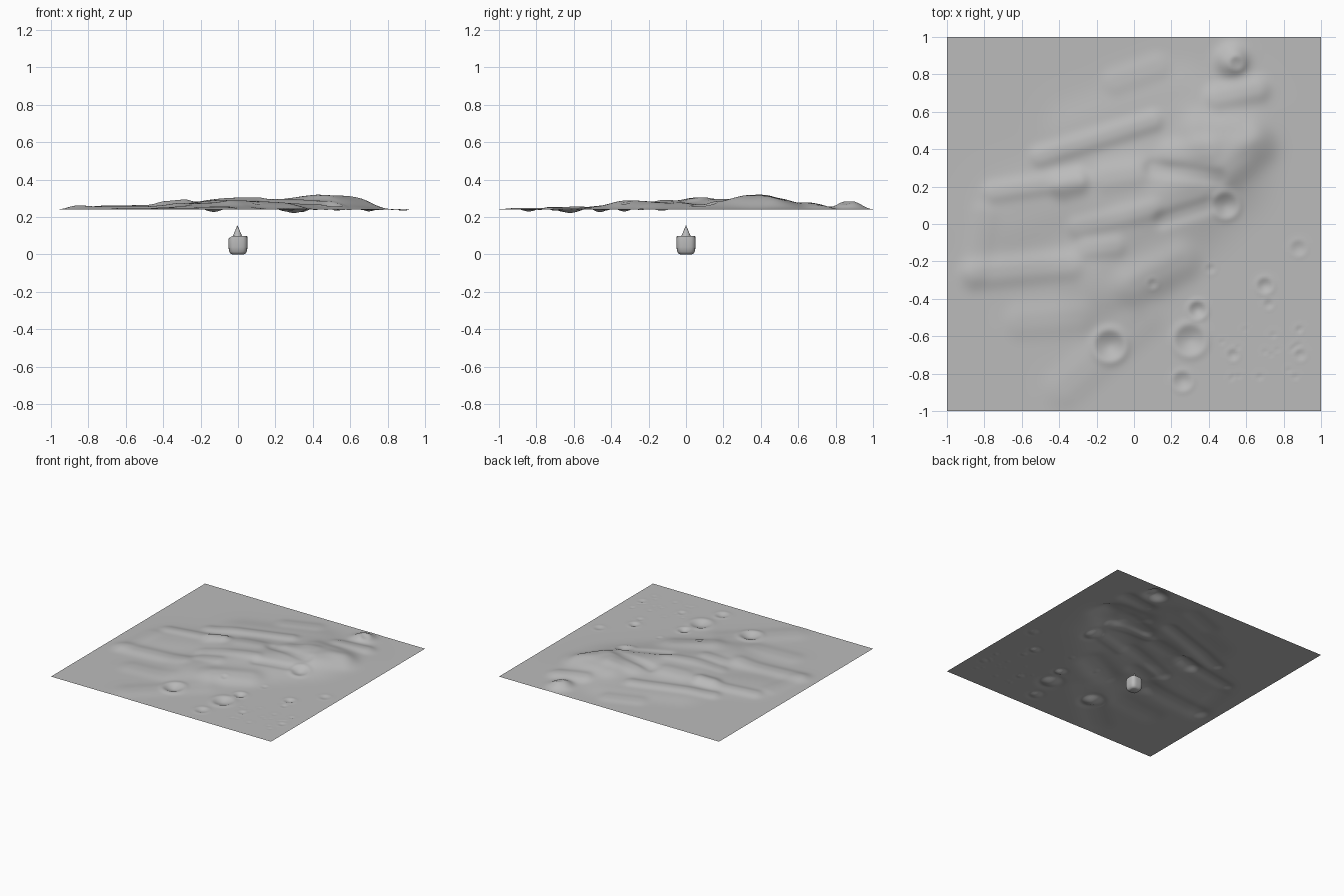
import bpy, bmesh, math, random

def material(name, c):
    m = bpy.data.materials.new(name)
    m.diffuse_color = (c, c, c, 1)
    return m

GREY = material("dust grey", 0.5)
DARK = material("body grey", 0.5)
BASE = 0.24

# ridges: x0, y0, x1, y1, half width, height
RIDGES = [
    (-0.15, -0.28, 0.45, 0.28, 0.20, 0.036),
    (-0.1, 0.12, 0.5, 0.5, 0.20, 0.03),
    (-0.65, 0.05, -0.1, 0.25, 0.17, 0.014),
    (-0.3, 0.48, 0.25, 0.68, 0.14, 0.016),
    (0.0, -0.33, 0.25, -0.2, 0.09, 0.02),
    (0.35, 0.5, 0.62, 0.48, 0.09, 0.018),
    (0.5, 0.3, 0.66, 0.42, 0.09, 0.02),
    (-0.5, 0.36, 0.1, 0.55, 0.05, 0.014),
    (-0.75, 0.17, -0.3, 0.24, 0.05, 0.012),
    (-0.15, 0.25, 0.0, 0.27, 0.07, 0.012),
    (-0.85, -0.27, -0.35, -0.22, 0.07, 0.016),
    (-0.85, -0.25, -0.8, 0.05, 0.06, 0.006),
    (-0.6, -0.52, -0.3, -0.5, 0.08, 0.009),
    (-0.38, -0.88, 0.05, -0.5, 0.09, 0.009),
    (-0.1, 0.76, 0.12, 0.84, 0.06, 0.009),
    (0.45, 0.68, 0.66, 0.72, 0.06, 0.018),
    (0.52, 0.87, 0.53, 0.88, 0.07, 0.042),
    (0.2, 0.38, 0.4, 0.4, 0.06, 0.012),
    (-0.38, 0.2, -0.3, 0.22, 0.06, 0.018),
    (-0.3, -0.02, 0.1, 0.08, 0.05, 0.01),
    (-0.25, -0.13, -0.1, -0.12, 0.05, 0.01),
    (0.15, 0.02, 0.4, 0.1, 0.04, -0.01),
    (0.1, 0.3, 0.45, 0.25, 0.04, -0.01),
]
# craters: x, y, radius, depth
CRATERS = [
    (-0.13, -0.65, 0.085, 0.022), (0.3, -0.62, 0.085, 0.018), (0.34, -0.46, 0.05, 0.014),
    (0.26, -0.84, 0.055, 0.010), (0.70, -0.33, 0.045, 0.010), (0.88, -0.13, 0.045, 0.006),
    (0.49, 0.10, 0.07, 0.016), (0.53, -0.70, 0.035, 0.006), (0.89, -0.70, 0.035, 0.005),
    (0.72, -0.43, 0.03, 0.005), (0.41, -0.24, 0.03, 0.004), (0.10, -0.32, 0.03, 0.005),
    (0.55, 0.86, 0.04, 0.008),
]
random.seed(4)
CRATERS += [(random.uniform(0.45, 0.92), random.uniform(-0.85, -0.5),
             random.uniform(0.015, 0.025), 0.003) for _ in range(18)]

def height(x, y):
    z = BASE
    for x0, y0, x1, y1, w, h in RIDGES:
        dx, dy = x1 - x0, y1 - y0
        t = max(0, min(1, ((x - x0) * dx + (y - y0) * dy) / (dx * dx + dy * dy)))
        d2 = ((x - x0 - t * dx) ** 2 + (y - y0 - t * dy) ** 2) / (w * w)
        if d2 < 9:
            z += h * math.exp(-d2 ** 1.3 * 0.8)
    for cx, cy, r, d in CRATERS:
        q = math.hypot(x - cx, y - cy) / r
        if q < 2.2:
            z += d * (0.35 * math.exp(-((q - 1) / 0.3) ** 2) - math.exp(-(q / 0.65) ** 2))
    return z

def finish(bm, name, mat, angle=None):
    me = bpy.data.meshes.new(name)
    bm.to_mesh(me)
    bm.free()
    me.materials.append(mat)
    ob = bpy.data.objects.new(name, me)
    bpy.context.collection.objects.link(ob)
    bpy.ops.object.select_all(action='DESELECT')
    ob.select_set(True)
    bpy.context.view_layer.objects.active = ob
    bpy.ops.object.shade_smooth_by_angle(angle=math.radians(angle or 40))
    return ob

# terrain sheet
bm = bmesh.new()
bmesh.ops.create_grid(bm, x_segments=160, y_segments=160, size=1)
for v in bm.verts:
    v.co.z = height(v.co.x, v.co.y)
finish(bm, "terrain", GREY)

# small capsule body under the sheet: rounded square rings
bm = bmesh.new()
N = 24
rings = []
for z, r in [(0, 0.03), (0.004, 0.039), (0.015, 0.047), (0.04, 0.051), (0.08, 0.051), (0.10, 0.049)]:
    ring = []
    for i in range(N):
        a = 2 * math.pi * i / N
        c, s = math.cos(a), math.sin(a)
        k = r / (abs(c) ** 4 + abs(s) ** 4) ** 0.25
        # the left top edge is chamfered
        zz = z - max(0, -c * k - 0.03) * 0.7 if z > 0.09 else z
        ring.append(bm.verts.new((c * k, s * k, zz)))
    rings.append(ring)
for a, b in zip(rings, rings[1:]):
    for i in range(N):
        j = (i + 1) % N
        bm.faces.new((a[i], a[j], b[j], b[i]))
bm.faces.new(rings[0][::-1])
bm.faces.new(rings[-1])
finish(bm, "small_body", DARK)

# pointed cap
bm = bmesh.new()
bmesh.ops.create_cone(bm, cap_ends=True, segments=16, radius1=0.026, radius2=0.001, depth=0.06)
bmesh.ops.translate(bm, verts=bm.verts, vec=(-0.003, 0, 0.125))
finish(bm, "pointed_cap", DARK)
